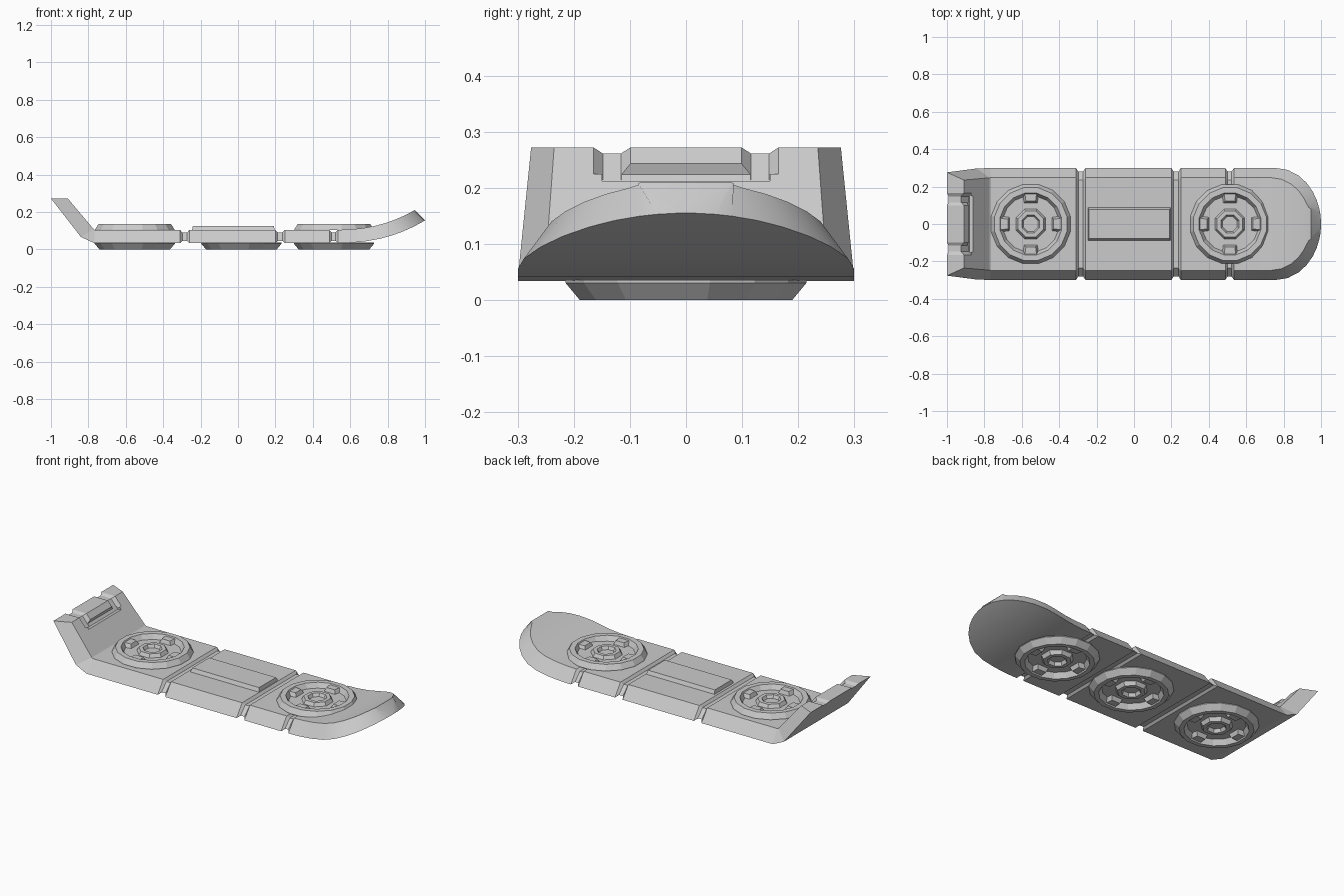
import bpy, bmesh, math
from mathutils import Vector

if "Cube" in bpy.data.objects:
    bpy.data.objects.remove(bpy.data.objects["Cube"])

def finish(bm, name, smooth=None):
    bmesh.ops.recalc_face_normals(bm, faces=bm.faces)
    me = bpy.data.meshes.new(name)
    bm.to_mesh(me)
    bm.free()
    ob = bpy.data.objects.new(name, me)
    bpy.context.collection.objects.link(ob)
    bpy.context.view_layer.objects.active = ob
    if smooth:
        bpy.ops.object.select_all(action='DESELECT')
        ob.select_set(True)
        bpy.ops.object.shade_smooth_by_angle(angle=math.radians(smooth))
    return ob

def loft(name, stations, smooth=None):
    """Each station: bottom x, z, half width; top x, z, half width."""
    bm = bmesh.new()
    rings = []
    for xb, zb, yb, xt, zt, yt in stations:
        pts = [(xb, -yb, zb), (xb, yb, zb), (xt, yt, zt), (xt, -yt, zt)]
        rings.append([bm.verts.new(p) for p in pts])
    for a, b in zip(rings, rings[1:]):
        for i in range(4):
            j = (i + 1) % 4
            bm.faces.new((a[i], a[j], b[j], b[i]))
    bm.faces.new(rings[0])
    bm.faces.new(rings[-1])
    return finish(bm, name, smooth)

def hull(name, pts):
    bm = bmesh.new()
    for p in pts:
        bm.verts.new(p)
    bmesh.ops.convex_hull(bm, input=bm.verts)
    return finish(bm, name)

def lathe(name, cx, profile, sides):
    """Faceted turning of (radius, z) points; zero radius becomes a centre point."""
    bm = bmesh.new()
    rings = []
    for r, z in profile:
        ring = []
        for k in range(sides):
            a = 2 * math.pi * (k + 0.5) / sides
            ring.append(bm.verts.new((cx + r * math.cos(a), r * math.sin(a), z)))
        rings.append(ring)
    for a, b in zip(rings, rings[1:]):
        for i in range(sides):
            j = (i + 1) % sides
            bm.faces.new((a[i], a[j], b[j], b[i]))
    bm.faces.new(rings[0])
    bm.faces.new(rings[-1])
    return finish(bm, name)

# Deck with kicked-up tail and grooves running all the way round
B, T, W, WT = 0.034, 0.104, 0.299, 0.248

def full(x):
    return (x, B, W, x, T, WT)

def inset(x):
    return (x, 0.045, 0.28, x, 0.09, 0.235)

stations = [(-1.0, 0.272, 0.276, -0.91, 0.272, 0.235),
            (-0.84, 0.066, 0.297, -0.772, 0.108, 0.247),
            (-0.77, B, W, -0.765, T, WT)]
for x0, x1 in ((-0.31, -0.26), (0.2, 0.25), (0.488, 0.535)):
    stations += [full(x0), inset(x0 + 0.012), inset(x1 - 0.012)]
    if x1 < 0.5:
        stations.append(full(x1))
deck = loft("deck", stations)

# Tail pad outlined by a U-shaped groove
top = Vector((-0.91, 0, 0.272))
down = Vector((0.14, 0, -0.166)).normalized()
out = Vector((-down.z, 0, down.x))
side = Vector((0, 1, 0))

def cutter(p, q, across, normal, w1, w2, depth):
    pts = []
    for c in (p, q):
        for s in (-1, 1):
            pts += [c + across * s * w2 - normal * depth,
                    c + across * s * w1,
                    c + across * s * w1 + normal * 0.02]
    return hull("groove_cutter", pts)

up = Vector((0, 0, 1))
cutters = []
for s in (-1, 1):
    y = side * (0.132 * s)
    cutters.append(cutter(top + y - down * 0.012, top + y + down * 0.062, side, out, 0.033, 0.016, 0.018))
    cutters.append(cutter(top + y + Vector((-0.12, 0, 0)), top + y + Vector((0.01, 0, 0)),
                          side, up, 0.033, 0.016, 0.011))
mid = top + down * 0.058
cutters.append(cutter(mid - side * 0.15, mid + side * 0.15, down, out, 0.02, 0.009, 0.017))
bpy.context.view_layer.objects.active = deck
for c in cutters:
    m = deck.modifiers.new("groove", 'BOOLEAN')
    m.operation = 'DIFFERENCE'
    m.solver = 'EXACT'
    m.object = c
    bpy.ops.object.modifier_apply(modifier=m.name)
for c in cutters:
    bpy.data.objects.remove(c)

# Rounded, upswept nose
nose = [inset(0.521)]
xs = [0.535, 0.6, 0.68, 0.76] + [0.76 + 0.24 * math.sin(math.radians(a)) for a in (15, 30, 43, 55, 65, 74, 80)]
for x in xs:
    u = (x - 0.535) / 0.465
    yb = W * math.sqrt(max(0, 1 - (max(0, x - 0.76) / 0.24) ** 2))
    zb = B + 0.121 * u ** 2.3
    a = math.radians(45) * u
    h = 0.07 + 0.008 * u
    nose.append((x, zb, yb, x - h * math.sin(a), zb + h * math.cos(a), max(yb * WT / W, 0.085)))
nose.append((1.0, 0.155, 0.012, 0.945, 0.21, 0.08))
loft("nose", nose, 40)

# Raised strip on the middle deck panel
hull("centre_strip", [(-0.025 + sx * lx, sy * ly, z) for sx in (-1, 1) for sy in (-1, 1)
                      for lx, ly, z in ((0.222, 0.09, 0.1), (0.216, 0.078, 0.125))])

# Hover discs: ring, four inward lugs and a hollow hub
def disc(name, cx, base, sign, h, r0, r1):
    def z(f):
        return base + sign * h * f
    lathe(name + "_ring", cx, [(r0, z(-0.05)), (r0, z(0.1)), (r1, z(1)), (0.168, z(1)),
                               (0.152, z(0.12)), (0.01, z(0.12))], 16)
    lathe(name + "_hub", cx, [(0.086, z(0.1)), (0.074, z(0.75)), (0.052, z(0.75)),
                              (0.042, z(0.2)), (0.01, z(0.2))], 8)
    for k in range(4):
        a = k * math.pi / 2
        pts = []
        for r, w, f in ((0.113, 0.036, 0.1), (0.122, 0.026, 0.8), (0.172, 0.044, 0.1), (0.172, 0.032, 0.8)):
            for s in (-1, 1):
                pts.append((cx + r * math.cos(a) - s * w * math.sin(a),
                            r * math.sin(a) + s * w * math.cos(a), z(f)))
        hull(name + "_lug", pts)

for label, cx in (("rear", -0.552), ("front", 0.513)):
    disc(label + "_top_disc", cx, T, 1, 0.031, 0.216, 0.198)
for label, cx in (("rear", -0.552), ("middle", 0.018), ("front", 0.513)):
    disc(label + "_bottom_disc", cx, B, -1, 0.034, 0.219, 0.193)
